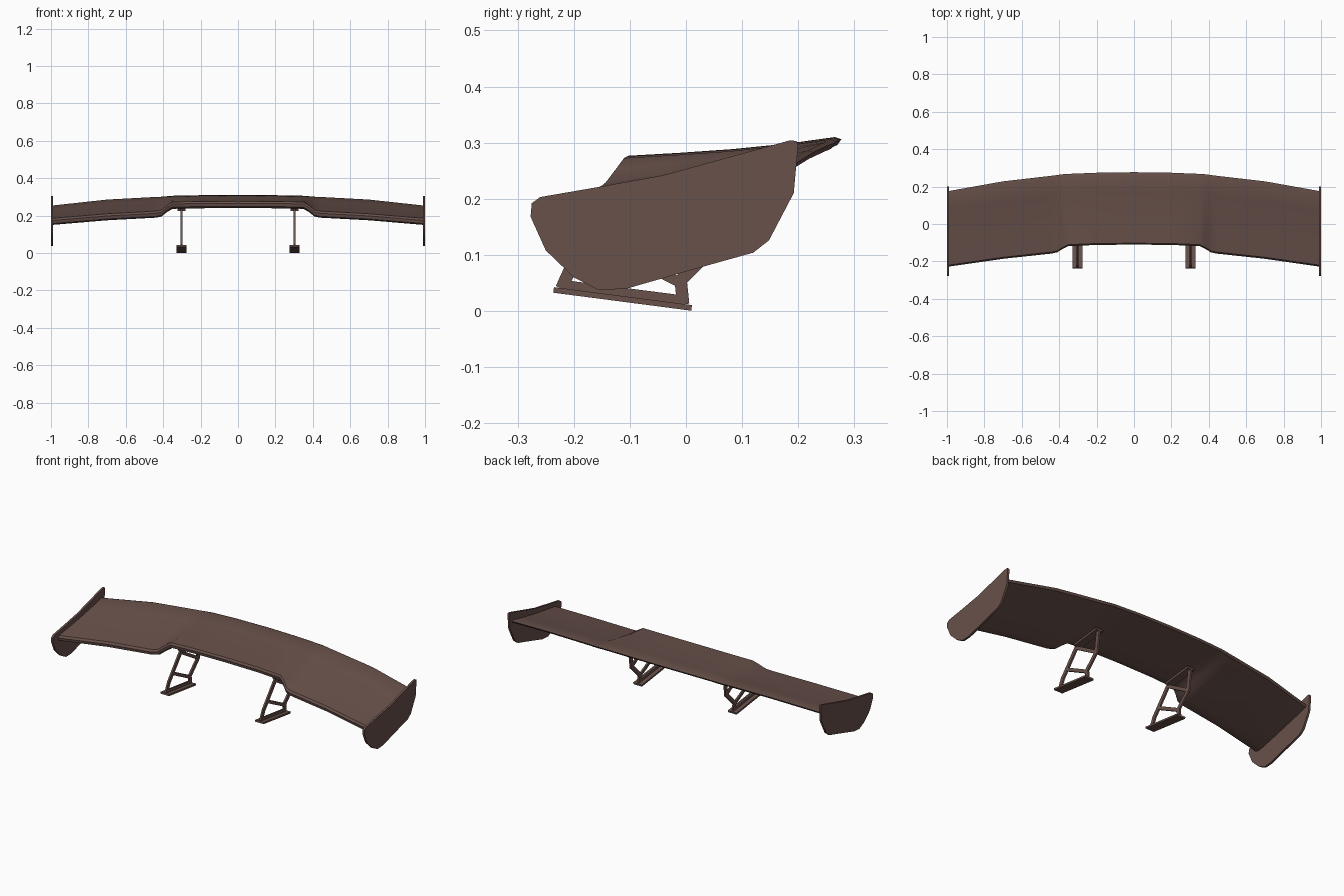
import bpy, bmesh, math
from mathutils import Vector

cube = bpy.data.objects.get("Cube")
if cube:
    bpy.data.objects.remove(cube, do_unlink=True)

brown = bpy.data.materials.new("dark_brown")
brown.use_nodes = True
colour = (0.14, 0.082, 0.07, 1)
brown.diffuse_color = colour
brown.node_tree.nodes["Principled BSDF"].inputs["Base Color"].default_value = colour


def finish(name, bm, angle=30):
    """Turn a bmesh into a shaded, coloured object."""
    bmesh.ops.recalc_face_normals(bm, faces=bm.faces)
    mesh = bpy.data.meshes.new(name)
    bm.to_mesh(mesh)
    bm.free()
    mesh.materials.append(brown)
    ob = bpy.data.objects.new(name, mesh)
    bpy.context.collection.objects.link(ob)
    bpy.ops.object.select_all(action="DESELECT")
    bpy.context.view_layer.objects.active = ob
    ob.select_set(True)
    bpy.ops.object.shade_smooth_by_angle(angle=math.radians(angle))
    return ob


def add_slab(bm, outline, x0, x1):
    """Extrude a closed (y, z) outline along x."""
    face = bm.faces.new([bm.verts.new((x0, y, z)) for y, z in outline])
    new = bmesh.ops.extrude_face_region(bm, geom=[face])["geom"]
    bmesh.ops.translate(bm, vec=(x1 - x0, 0, 0),
                        verts=[v for v in new if isinstance(v, bmesh.types.BMVert)])


def bar(bm, a, b, x, width, thick):
    """Flat bar between two (y, z) points, centred on x."""
    a, b = Vector(a), Vector(b)
    d = (b - a).normalized()
    n = Vector((-d.y, d.x)) * thick / 2
    add_slab(bm, [a + n, b + n, b - n, a - n], x - width / 2, x + width / 2)


# Wing: one aerofoil section lofted through span stations
# section: chord fraction, height offset from the line of the upper edges
section = [(0.02, 0), (0.25, -0.003), (0.5, -0.005), (0.75, -0.004), (0.97, 0),
           (1, -0.005), (0.98, -0.015), (0.75, -0.023), (0.4, -0.033),
           (0.15, -0.039), (0.06, -0.038), (0.01, -0.027), (0, -0.01)]
# station: x, leading y, leading top z, trailing y, trailing top z
half = [(0, -0.11, 0.276, 0.277, 0.311), (0.2, -0.112, 0.275, 0.274, 0.31),
        (0.35, -0.118, 0.272, 0.268, 0.307), (0.38, -0.132, 0.253, 0.266, 0.305),
        (0.41, -0.151, 0.228, 0.262, 0.303), (0.44, -0.158, 0.222, 0.258, 0.302),
        (0.7, -0.186, 0.208, 0.228, 0.288), (0.992, -0.228, 0.184, 0.176, 0.256)]
stations = [(-s[0], *s[1:]) for s in reversed(half[1:])] + half
bm = bmesh.new()
rings = []
for x, ly, lz, ty, tz in stations:
    rings.append([bm.verts.new((x, ly + u * (ty - ly), lz + u * (tz - lz) + v))
                  for u, v in section])
count = len(section)
for r, s in zip(rings, rings[1:]):
    for i in range(count):
        j = (i + 1) % count
        bm.faces.new((r[i], r[j], s[j], s[i]))
bm.faces.new(rings[0])
bm.faces.new(rings[-1])
finish("wing", bm, 35)

# End plates
plate = [(-0.277, 0.168), (-0.275, 0.192), (-0.26, 0.203), (-0.15, 0.222),
         (-0.04, 0.242), (0.185, 0.304), (0.197, 0.303), (0.2, 0.297),
         (0.192, 0.21), (0.148, 0.126), (0.12, 0.104), (0.027, 0.078),
         (-0.105, 0.04), (-0.155, 0.037), (-0.2, 0.06), (-0.25, 0.108)]

# Struts: truss bars between a tilted foot and a rail under the wing
truss = [((-0.222, 0.04), (-0.195, 0.1), 0.022), ((-0.2, 0.09), (-0.09, 0.228), 0.022),
         ((-0.005, 0.012), (-0.01, 0.06), 0.022), ((-0.012, 0.052), (0.066, 0.13), 0.022),
         ((0.064, 0.122), (0.08, 0.245), 0.022), ((-0.165, 0.13), (-0.01, 0.05), 0.018),
         ((-0.085, 0.22), (0.066, 0.13), 0.018)]

for side, label in ((1, "left"), (-1, "right")):
    bm = bmesh.new()
    add_slab(bm, plate, side * 0.988, side)
    finish("end_plate_" + label, bm)

    x = side * 0.302
    bm = bmesh.new()
    for a, b, thick in truss:
        bar(bm, a, b, x, 0.01, thick)
    bar(bm, (-0.225, 0.046), (0.0, 0.017), x, 0.01, 0.02)
    finish("strut_" + label, bm)

    bm = bmesh.new()
    bar(bm, (-0.236, 0.0375), (0.01, 0.0055), x, 0.055, 0.01)
    finish("foot_" + label, bm)

    bm = bmesh.new()
    bar(bm, (-0.085, 0.23), (0.09, 0.25), x, 0.045, 0.012)
    finish("top_rail_" + label, bm)
